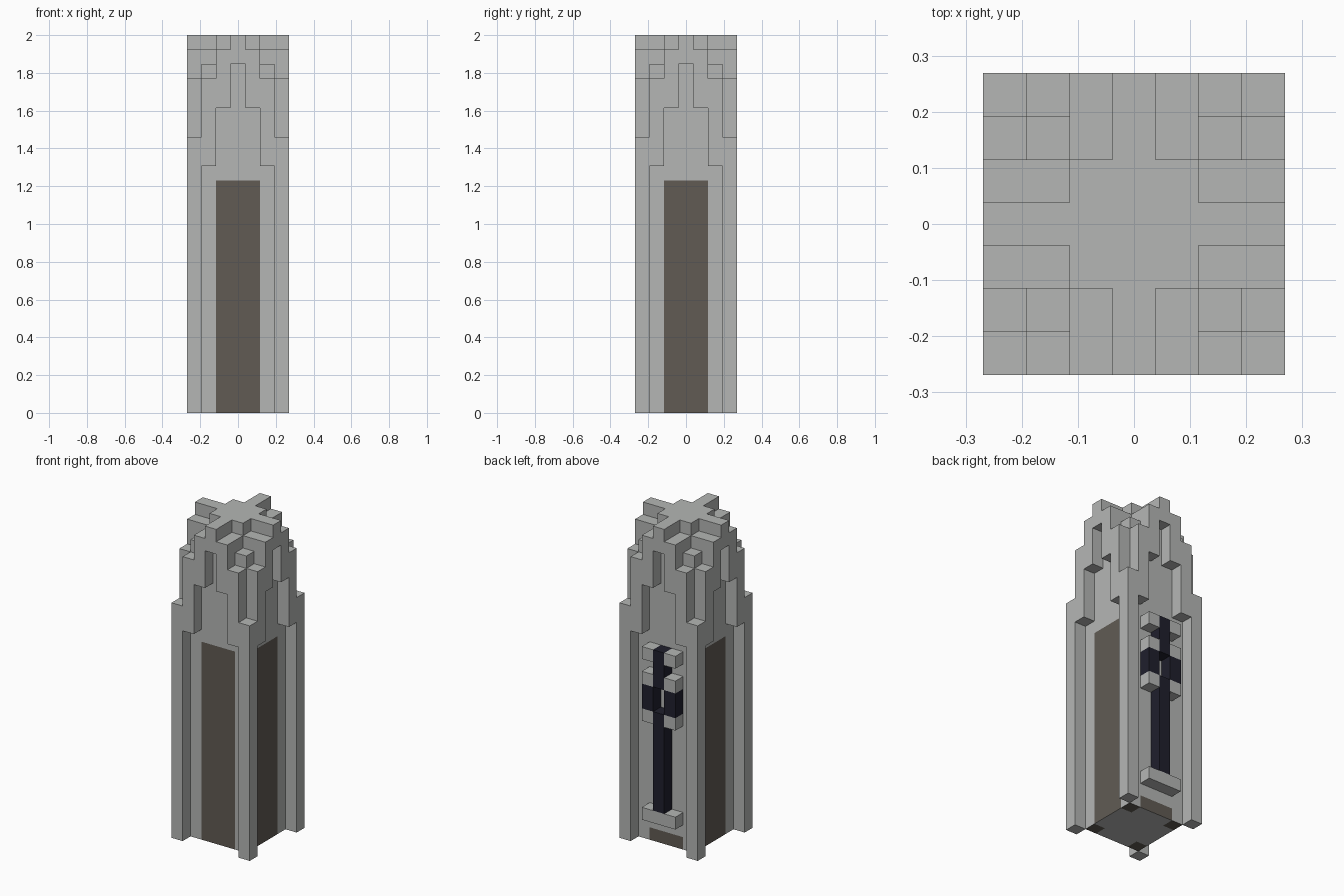
import bpy, bmesh
from mathutils import Vector

if "Cube" in bpy.data.objects:
    bpy.data.objects.remove(bpy.data.objects["Cube"], do_unlink=True)

UNIT = 2 / 26  # the whole tower sits on a 7 x 7 x 26 block grid


def material(name, color):
    m = bpy.data.materials.new(name)
    m.use_nodes = True
    m.diffuse_color = (*color, 1)
    m.node_tree.nodes["Principled BSDF"].inputs["Base Color"].default_value = (*color, 1)
    return m


STONE = material("grey stone", (0.46, 0.47, 0.46))
BROWN = material("brown panel", (0.12, 0.105, 0.088))
NAVY = material("dark navy", (0.014, 0.014, 0.026))

AXES = [Vector(a) for a in ((1, 0, 0), (0, 1, 0), (0, 0, 1))]


def box(xs, ys, zs):
    """Grid cells: x and y are inclusive block indices, z runs from floor to top."""
    return {(x, y, z) for x in range(xs[0], xs[1] + 1)
            for y in range(ys[0], ys[1] + 1) for z in range(*zs)}


def four_way(cells):
    """Repeat cells on all four sides, mirrored left to right."""
    out = set()
    for x, y, z in cells:
        for a in (x, -x):
            for b in (y, -y):
                out |= {(a, b, z), (b, a, z)}
    return out


def build(name, cells, mats, rule=None):
    """Make the outer skin of a set of blocks and merge its flat areas."""
    bm = bmesh.new()
    for cell in cells:
        centre = Vector(cell) + Vector((0, 0, 0.5))
        for i, axis in enumerate(AXES):
            u, v = AXES[(i + 1) % 3] / 2, AXES[(i + 2) % 3] / 2
            for side in (1, -1):
                n = axis * side
                if tuple(int(c) for c in Vector(cell) + n) in cells:
                    continue
                c = centre + n / 2
                ring = [c - u - v, c + u - v, c + u + v, c - u + v][::side]
                face = bm.faces.new([bm.verts.new(p * UNIT) for p in ring])
                if rule:
                    face.material_index = rule(cell, n)
    bmesh.ops.remove_doubles(bm, verts=bm.verts, dist=UNIT / 100)
    bmesh.ops.dissolve_limit(bm, angle_limit=0.02, verts=bm.verts, edges=bm.edges,
                             delimit={'MATERIAL'})
    mesh = bpy.data.meshes.new(name)
    bm.to_mesh(mesh)
    bm.free()
    for m in mats:
        mesh.materials.append(m)
    ob = bpy.data.objects.new(name, mesh)
    bpy.context.collection.objects.link(ob)
    return ob


def core_color(cell, n):
    """Tall brown panels on three walls, a low one at the back, brown underside corners."""
    x, y, z = cell
    if n.z < 0:
        return int(abs(x) == 2 and abs(y) == 2)
    if n.z > 0:
        return 0
    across = x if n.y else y
    height = 1 if n.y > 0 else 16
    return int(abs(across) <= 1 and z < height)


# Square core with a stepped top
core = box((-2, 2), (-2, 2), (0, 24))
core |= box((-2, 2), (-1, 1), (24, 25)) | box((-1, 1), (-2, 2), (24, 25))
core |= box((-1, 1), (-1, 1), (25, 26))
core |= box((-2, 2), (0, 0), (25, 26)) | box((0, 0), (-2, 2), (25, 26))
build("tower_core", core, [STONE, BROWN], core_color)

# Corner posts and the stepped arch that climbs between them on each side
build("corner_posts", four_way(box((3, 3), (3, 3), (0, 19))), [STONE])
arch = box((2, 2), (3, 3), (17, 23)) | box((1, 1), (3, 3), (21, 25))
arch |= box((0, 0), (3, 3), (24, 26))
build("stepped_arches", four_way(arch), [STONE])

# Emblem on the back wall: dark staff with an open head, set in grey blocks
staff = box((0, 0), (3, 3), (3, 11)) | box((0, 0), (3, 3), (13, 16))
head = box((-1, -1), (3, 3), (11, 13)) | box((1, 1), (3, 3), (11, 13))
build("back_staff", staff | head, [NAVY])
build("back_staff_base", box((-1, 1), (3, 3), (2, 3)), [STONE])
for label, level in (("lower", 10), ("middle", 13), ("upper", 15)):
    blocks = set()
    for x in (-1, 1):
        blocks |= box((x, x), (3, 3), (level, level + 1))
    build(label + "_staff_blocks", blocks, [STONE])
